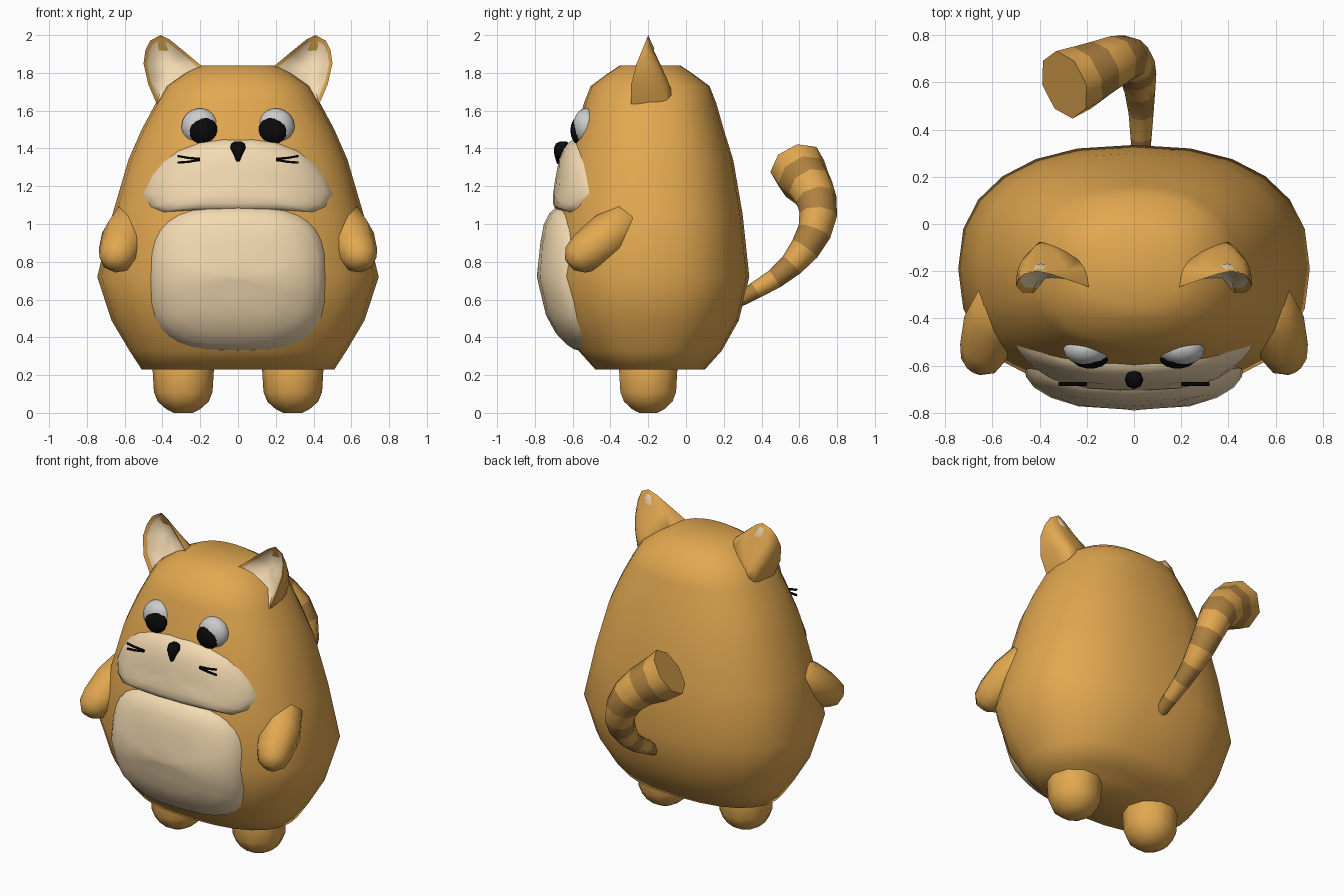
import bpy, bmesh, math
from mathutils import Vector
from mathutils.bvhtree import BVHTree

if "Cube" in bpy.data.objects:
    bpy.data.objects.remove(bpy.data.objects["Cube"])


def material(name, rgb):
    m = bpy.data.materials.new(name)
    m.diffuse_color = (*rgb, 1)
    m.use_nodes = True
    m.node_tree.nodes["Principled BSDF"].inputs["Base Color"].default_value = m.diffuse_color
    return m


FUR = material("fur", (0.76, 0.39, 0.08))
STRIPE = material("stripe", (0.42, 0.22, 0.05))
CREAM = material("cream", (0.90, 0.70, 0.44))
WHITE = material("white", (0.68, 0.68, 0.70))
BLACK = material("black", (0.003, 0.003, 0.003))


def loft(name, rings, mats, pick=None, angle=50, caps=(True, True)):
    """Skin a list of equal-length rings; pick(i) gives the material of band i."""
    bm = bmesh.new()
    rows = [[bm.verts.new(p) for p in ring] for ring in rings]
    n = len(rows[0])
    for i, (a, b) in enumerate(zip(rows, rows[1:])):
        for k in range(n):
            f = bm.faces.new((a[k], a[(k + 1) % n], b[(k + 1) % n], b[k]))
            f.material_index = pick(i) if pick else 0
    if caps[0]:
        bm.faces.new(rows[0]).material_index = pick(0) if pick else 0
    if caps[1]:
        bm.faces.new(rows[-1]).material_index = pick(len(rows) - 2) if pick else 0
    bmesh.ops.recalc_face_normals(bm, faces=bm.faces)
    me = bpy.data.meshes.new(name)
    bm.to_mesh(me)
    bm.free()
    for m in mats:
        me.materials.append(m)
    me.shade_smooth()
    me.set_sharp_from_angle(angle=math.radians(angle))
    ob = bpy.data.objects.new(name, me)
    bpy.context.collection.objects.link(ob)
    return ob


def power(v, e):
    return math.copysign(abs(v) ** e, v)


def ellipse(c, a, b, n, e=1.0):
    """Horizontal ellipse; e below 1 makes it squarer."""
    return [(c[0] + a * power(math.cos(t), e), c[1] + b * power(math.sin(t), e), c[2])
            for t in (2 * math.pi * k / n for k in range(n))]


def tube(name, path, n, mats, pick=None):
    """Sweep a round section along (x, y, z, radius) points."""
    pts = [Vector(p[:3]) for p in path]
    rings, u = [], Vector((1, 0, 0))
    for i, p in enumerate(pts):
        t = (pts[min(i + 1, len(pts) - 1)] - pts[max(i - 1, 0)]).normalized()
        u = (u - t * u.dot(t)).normalized()
        v = t.cross(u)
        rings.append([p + path[i][3] * (u * math.cos(a) + v * math.sin(a))
                      for a in (2 * math.pi * k / n for k in range(n))])
    return loft(name, rings, mats, pick)


def ellipsoid(name, c, r, mat, seg=14, rows=8):
    rings = []
    for i in range(rows + 1):
        p = math.pi * (0.03 + 0.94 * i / rows)
        rings.append(ellipse((c[0], c[1], c[2] - r[2] * math.cos(p)),
                             r[0] * math.sin(p), r[1] * math.sin(p), seg))
    return loft(name, rings, [mat])


# Body and head: one slightly squared pear
profile = [(0.23, 0.51, 0.29), (0.33, 0.575, 0.38), (0.49, 0.67, 0.47),
           (0.72, 0.745, 0.525), (1.05, 0.665, 0.49), (1.34, 0.58, 0.44),
           (1.50, 0.51, 0.39), (1.64, 0.435, 0.35), (1.73, 0.38, 0.315),
           (1.80, 0.28, 0.22), (1.84, 0.20, 0.16)]
body = loft("body", [ellipse((0, -0.19, z), a, b, 24, 0.84) for z, a, b in profile],
            [FUR], angle=60)
tree = BVHTree.FromPolygons([v.co for v in body.data.vertices],
                            [list(p.vertices) for p in body.data.polygons])


def front_y(x, z):
    hit = tree.ray_cast(Vector((x, -3, z)), Vector((0, 1, 0)))[0]
    return hit.y if hit else -0.40


def patch(name, outline, zc, depth):
    """Padded patch that follows the front of the body."""
    rings = []
    for t, h in ((1, -0.3), (0.97, 0.25), (0.9, 0.6), (0.75, 0.9), (0.5, 1), (0.25, 1), (0.03, 1)):
        rings.append([(x * t, front_y(x * t, zc + (z - zc) * t) - depth * h, zc + (z - zc) * t)
                      for x, z in outline])
    return loft(name, rings, [CREAM], caps=(False, True))


# Belly patch: rounded square outline
belly = [(0.47 * power(math.cos(a), 0.65), 0.71 + 0.385 * power(math.sin(a), 0.65))
         for a in (2 * math.pi * k / 32 for k in range(32))]
patch("belly", belly, 0.71, 0.075)

# Muzzle patch
half = [(0.08, 1.45), (0.20, 1.435), (0.32, 1.39), (0.40, 1.33), (0.46, 1.26),
        (0.51, 1.16), (0.47, 1.09), (0.40, 1.06), (0.25, 1.07), (0.10, 1.07)]
patch("muzzle", half + [(-x, z) for x, z in reversed(half)], 1.23, 0.045)

# Nose
loft("nose", [ellipse((0, y, z), a, b, 8) for z, a, b, y in
              ((1.33, 0.008, 0.012, -0.675), (1.365, 0.022, 0.027, -0.67),
               (1.40, 0.04, 0.04, -0.66), (1.425, 0.037, 0.035, -0.655),
               (1.437, 0.018, 0.018, -0.65))], [BLACK])

# Tail: curling, thickening, striped
tail = [(0.03, 0.26, 0.585, 0.035), (0.03, 0.37, 0.65, 0.045), (0.03, 0.47, 0.71, 0.053),
        (0.025, 0.56, 0.785, 0.065), (0.015, 0.63, 0.87, 0.08), (0, 0.68, 0.96, 0.09),
        (-0.03, 0.70, 1.05, 0.10), (-0.075, 0.69, 1.13, 0.11), (-0.14, 0.66, 1.195, 0.122),
        (-0.22, 0.62, 1.245, 0.14), (-0.295, 0.59, 1.305, 0.15)]
tube("tail", tail, 8, [FUR, STRIPE], lambda i: (i + 1) % 2)

# Ear rim in x, z
rim = [(0.41, 2.0), (0.36, 1.975), (0.28, 1.91), (0.19, 1.835), (0.25, 1.76), (0.34, 1.68),
       (0.43, 1.635), (0.475, 1.74), (0.50, 1.85), (0.49, 1.92), (0.465, 1.97)]


def ear_ring(side, t, dome=0.0, hollow=0.0):
    """Rim scaled by t; dome moves it to the back of the ear, hollow sinks the inside."""
    ring, cz = [], 1.83 - (0.10 * (1 - t) if dome else 0)
    for x, z in rim:
        xx, zz = 0.375 + (x - 0.375) * t, cz + (z - 1.83) * t
        front = -0.20 - 0.09 * min(1, max(0, 2.0 - zz) / 0.22)
        back = -0.195 + 0.37 * (2.0 - zz)
        ring.append((side * xx, front + (back - front) * dome + hollow, zz))
    return ring


for s, tag in ((-1, "left"), (1, "right")):
    # Ear: domed back and hollow cream inside
    loft("ear_" + tag, [ear_ring(s, 0.2, 0, 0.08), ear_ring(s, 0.6, 0, 0.06),
                        ear_ring(s, 0.86, 0, 0.02), ear_ring(s, 1), ear_ring(s, 0.99, 0.3),
                        ear_ring(s, 0.93, 0.6), ear_ring(s, 0.78, 0.85),
                        ear_ring(s, 0.5, 1), ear_ring(s, 0.15, 1.05)],
         [FUR, CREAM], lambda i: 1 if i < 2 else 0, angle=60)
    # Eye and pupil
    ellipsoid("eye_" + tag, (s * 0.2, -0.53, 1.515), (0.10, 0.07, 0.098), WHITE)
    ellipsoid("pupil_" + tag, (s * 0.185, -0.57, 1.495), (0.077, 0.043, 0.073), BLACK)
    # Arm
    tube("arm_" + tag, [(s * 0.53, -0.27, 1.05, 0.07), (s * 0.55, -0.32, 1.01, 0.12),
                        (s * 0.60, -0.42, 0.93, 0.125), (s * 0.63, -0.53, 0.85, 0.11),
                        (s * 0.65, -0.585, 0.81, 0.085), (s * 0.655, -0.615, 0.785, 0.04)],
         8, [FUR])
    # Foot
    loft("foot_" + tag, [ellipse((s * 0.29, -0.2, z), r, r, 10) for z, r in
                         ((0, 0.05), (0.02, 0.09), (0.06, 0.135), (0.11, 0.155),
                          (0.24, 0.163), (0.34, 0.13))], [FUR])
    # Whiskers
    for j, (z0, z1) in enumerate(((1.345, 1.36), (1.34, 1.325))):
        spine = ((0.20, z0), (0.26, (z0 + z1) / 2 - 0.003), (0.32, z1))
        loft(f"whisker_{tag}_{j}",
             [[(s * x, -0.678 + 0.008 * math.cos(a), z + 0.007 * math.sin(a))
               for a in (math.pi * k / 3 for k in range(6))] for x, z in spine], [BLACK])
